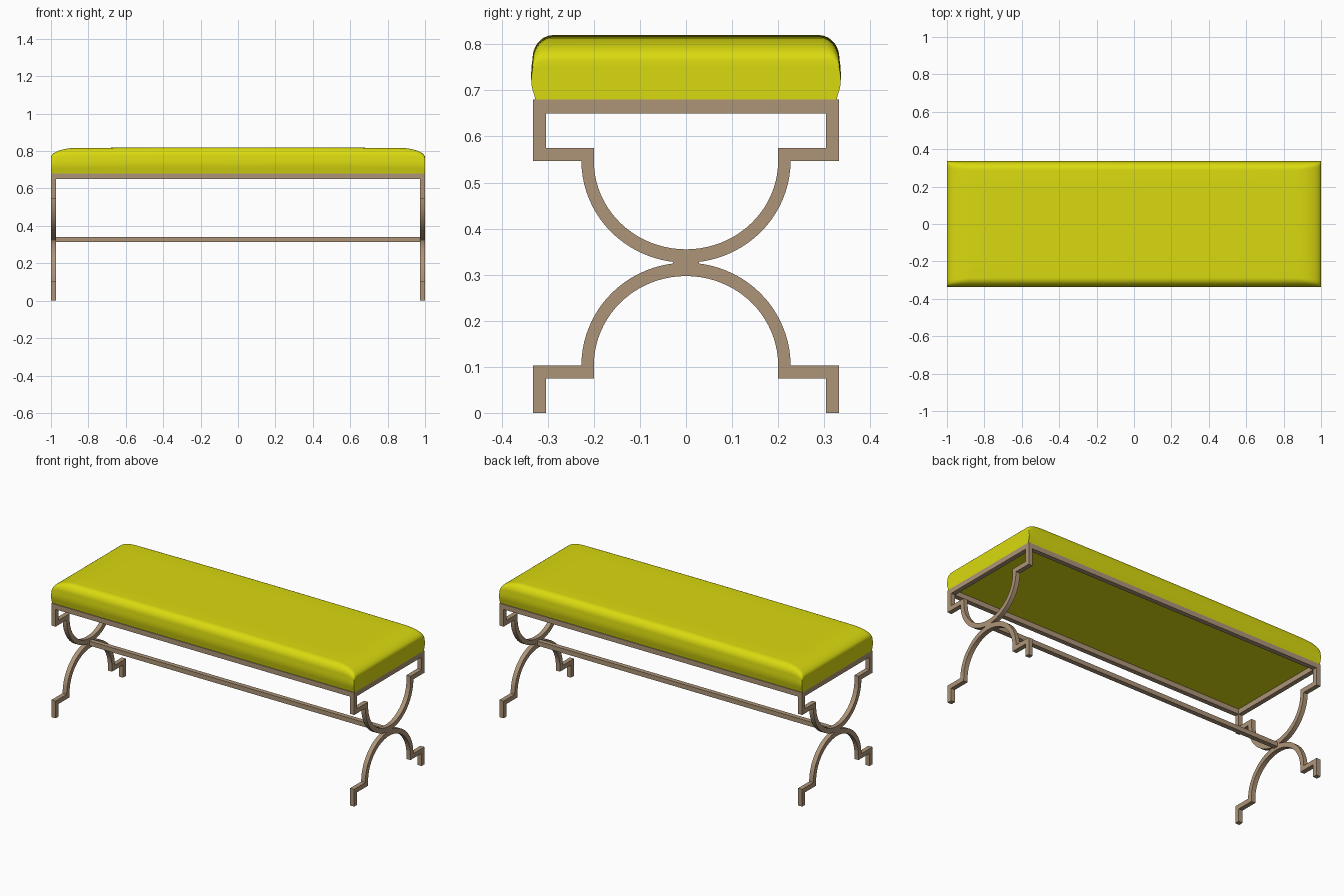
import bpy, bmesh, math

if "Cube" in bpy.data.objects:
    bpy.data.objects.remove(bpy.data.objects["Cube"])


def material(name, rgb):
    m = bpy.data.materials.new(name)
    m.diffuse_color = (*rgb, 1)
    m.use_nodes = True
    m.node_tree.nodes["Principled BSDF"].inputs["Base Color"].default_value = m.diffuse_color
    return m


BRONZE = material("bronze_metal", (0.42, 0.30, 0.19))
YELLOW = material("yellow_fabric", (0.70, 0.70, 0.005))


def finish(bm, name, mat, angle):
    bmesh.ops.remove_doubles(bm, verts=bm.verts, dist=1e-5)
    bmesh.ops.recalc_face_normals(bm, faces=bm.faces)
    me = bpy.data.meshes.new(name)
    bm.to_mesh(me)
    bm.free()
    ob = bpy.data.objects.new(name, me)
    bpy.context.collection.objects.link(ob)
    me.materials.append(mat)
    bpy.ops.object.select_all(action='DESELECT')
    ob.select_set(True)
    bpy.context.view_layer.objects.active = ob
    bpy.ops.object.shade_smooth_by_angle(angle=math.radians(angle))
    return ob


def box(name, x0, x1, y0, y1, z0, z1):
    bm = bmesh.new()
    bmesh.ops.create_cube(bm, size=1)
    for v in bm.verts:
        v.co.x = x0 if v.co.x < 0 else x1
        v.co.y = y0 if v.co.y < 0 else y1
        v.co.z = z0 if v.co.z < 0 else z1
    return finish(bm, name, BRONZE, 30)


def strip(name, pairs, x0, x1):
    """Flat bar following (outer, inner) y-z edge pairs, thickened along x."""
    bm = bmesh.new()
    secs = [[bm.verts.new((x, *p)) for x, p in
             ((x0, o), (x1, o), (x1, i), (x0, i))] for o, i in pairs]
    for a, b in zip(secs, secs[1:]):
        for k in range(4):
            j = (k + 1) % 4
            bm.faces.new((a[k], a[j], b[j], b[k]))
    bm.faces.new(secs[0])
    bm.faces.new(secs[-1])
    return finish(bm, name, BRONZE, 30)


def arch(z_end, z_out, z_in, z_outer_mid, z_inner_mid):
    """Stepped foot running into a half-ellipse, mirrored in y."""
    half = [((.332, z_end), (.304, z_end)),
            ((.332, z_out), (.304, z_in)),
            ((.227, z_out), (.200, z_in))]
    n = 20
    for k in range(1, n + 1):
        c, s = math.cos(k * math.pi / 2 / n), math.sin(k * math.pi / 2 / n)
        half.append(((.227 * c, z_out + (z_outer_mid - z_out) * s),
                     (.200 * c, z_out + (z_inner_mid - z_out) * s)))
    return half + [((-o[0], o[1]), (-i[0], i[1])) for o, i in half[-2::-1]]


# end frames: two back-to-back arches, joint and top rail
for side, x0, x1 in (("left", -1.0, -.973), ("right", .973, 1.0)):
    strip(side + "_upper_arch", arch(.65, .547, .575, .326, .355), x0, x1)
    strip(side + "_lower_arch", arch(0, .103, .075, .326, .297), x0, x1)
    box(side + "_arch_joint", x0, x1, -.028, .028, .322, .330)
    box(side + "_seat_rail", x0, x1, -.332, .332, .65, .68)

# long rails and stretcher
box("front_seat_rail", -.973, .973, -.332, -.304, .65, .68)
box("back_seat_rail", -.973, .973, .304, .332, .65, .68)
box("stretcher", -.973, .973, -.014, .014, .313, .340)


# cushion: softly rounded top, slightly bulging sides
def axis(half, r, n, mid):
    edge = [half - r + r * math.sin(k * math.pi / 2 / n) for k in range(n + 1)]
    inner = [(half - r) * k / mid for k in range(1 - mid, mid)]
    return [-e for e in reversed(edge)] + inner + edge


def fall(v, half, r):
    u = min(1, max(0, (abs(v) - half + r) / r))
    return 1 - math.sqrt(max(0, 1 - u * u))


bm = bmesh.new()
xs, ys = axis(1.0, .13, 10, 6), axis(.333, .045, 10, 3)
grid = [[bm.verts.new((x, y, .815 + .005 * (1 - x * x)
         - .05 * math.hypot(fall(x, 1, .13), fall(y, .333, .045))))
         for y in ys] for x in xs]
for a, b in zip(grid, grid[1:]):
    for k in range(len(ys) - 1):
        bm.faces.new((a[k], b[k], b[k + 1], a[k + 1]))
rim = ([r[0] for r in grid] + grid[-1][1:-1]
       + [r[-1] for r in reversed(grid)] + grid[0][-2:0:-1])
tops = [v.co.copy() for v in rim]
prev, levels = rim, 6
for s in range(1, levels + 1):
    t = s / levels
    ky = 1 + .010 * math.sin(math.pi * min(1, t * 1.2)) - .018 * t ** 3
    ring = [bm.verts.new((c.x, c.y * ky, c.z + (.68 - c.z) * t)) for c in tops]
    for k in range(len(ring)):
        j = (k + 1) % len(ring)
        bm.faces.new((prev[k], prev[j], ring[j], ring[k]))
    prev = ring
bm.faces.new(prev)
finish(bm, "seat_cushion", YELLOW, 45)
